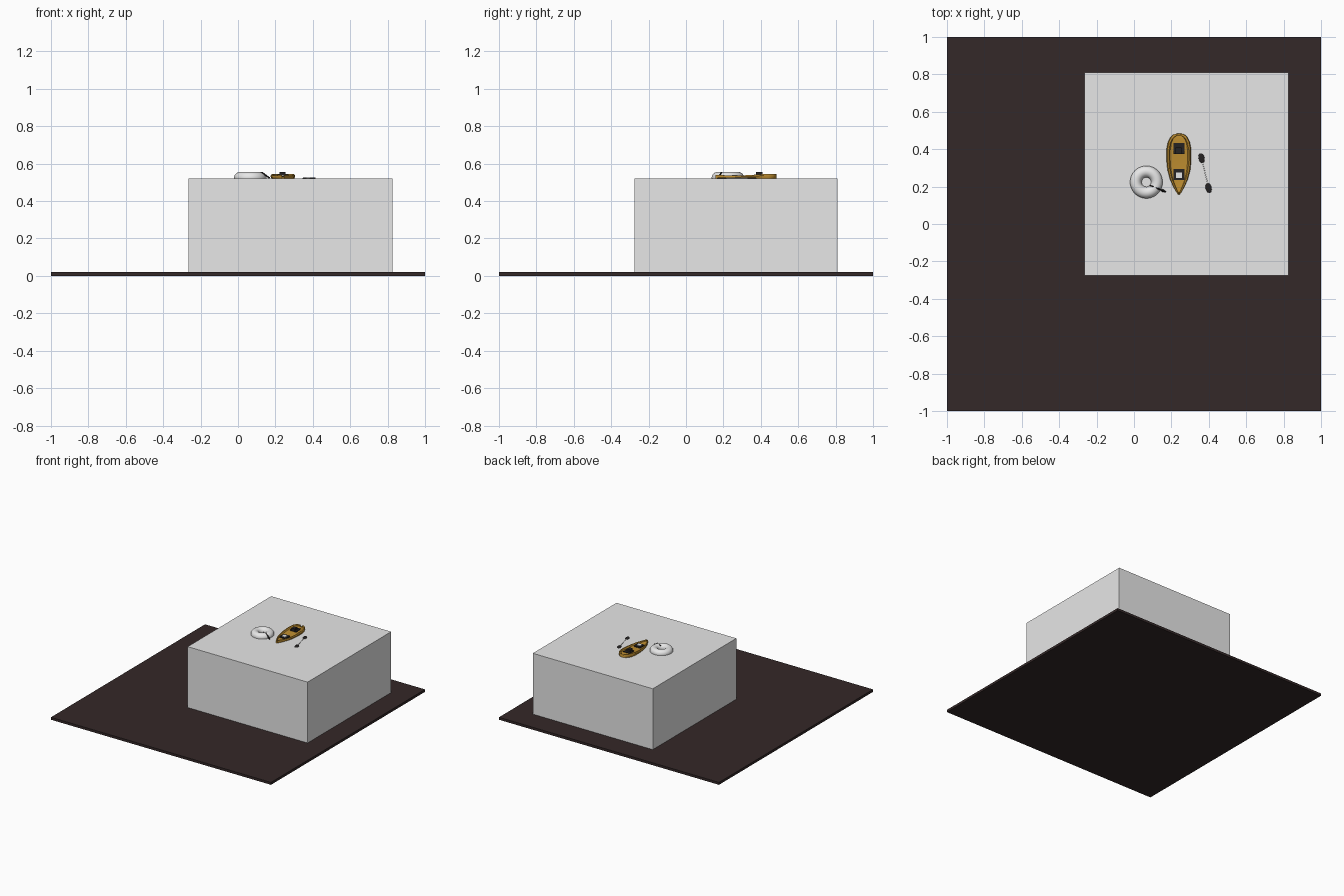
import bpy, bmesh, math
from mathutils import Vector

if "Cube" in bpy.data.objects:
    bpy.data.objects.remove(bpy.data.objects["Cube"])

def mat(name, r, g, b):
    m = bpy.data.materials.new(name)
    m.diffuse_color = (r, g, b, 1)
    m.use_nodes = True
    m.node_tree.nodes["Principled BSDF"].inputs["Base Color"].default_value = m.diffuse_color
    return m

BROWN = mat("dark brown", 0.034, 0.021, 0.021)
GREY = mat("light grey", 0.8, 0.8, 0.8)
OCHRE = mat("ochre", 0.52, 0.27, 0.03)
BLACK = mat("black", 0.018, 0.016, 0.016)
TOP = 0.52  # water surface

def finish(bm, name, m, smooth=False):
    bmesh.ops.recalc_face_normals(bm, faces=bm.faces)
    me = bpy.data.meshes.new(name)
    bm.to_mesh(me)
    bm.free()
    ob = bpy.data.objects.new(name, me)
    bpy.context.collection.objects.link(ob)
    me.materials.append(m)
    if smooth:
        bpy.ops.object.select_all(action='DESELECT')
        ob.select_set(True)
        bpy.context.view_layer.objects.active = ob
        bpy.ops.object.shade_smooth_by_angle(angle=math.radians(40))
    return ob

def box(name, lo, hi, m):
    bm = bmesh.new()
    bmesh.ops.create_cube(bm, size=1)
    for v in bm.verts:
        v.co = [l + (c + 0.5) * (h - l) for c, l, h in zip(v.co, lo, hi)]
    return finish(bm, name, m)

def rod(name, a, b, r, m):
    a, b = Vector(a), Vector(b)
    bm = bmesh.new()
    bmesh.ops.create_cone(bm, cap_ends=True, segments=10, radius1=r, radius2=r, depth=(b - a).length)
    q = (b - a).to_track_quat('Z', 'Y')
    for v in bm.verts:
        v.co = q @ v.co + (a + b) / 2
    return finish(bm, name, m, True)

def blob(name, c, size, axis, m):
    # ellipsoid whose local x follows the axis
    bm = bmesh.new()
    bmesh.ops.create_uvsphere(bm, u_segments=16, v_segments=8, radius=1)
    q = Vector(axis).to_track_quat('X', 'Z')
    for v in bm.verts:
        v.co = q @ Vector([p * s for p, s in zip(v.co, size)]) + Vector(c)
    return finish(bm, name, m, True)

# floor and water block
box("floor", (-1, -1, 0), (1, 1, 0.02), BROWN)
box("water_block", (-0.265, -0.275, 0.02), (0.825, 0.81, TOP), GREY)

# swim ring
bpy.ops.mesh.primitive_torus_add(location=(0.066, 0.224, 0.5245), major_radius=0.056,
                                 minor_radius=0.031, major_segments=48, minor_segments=20)
ring = bpy.context.object
ring.name = "swim_ring"
ring.data.materials.append(GREY)
bpy.ops.object.shade_smooth_by_angle(angle=math.radians(60))

# ring handle
s, e = Vector((0.084, 0.207, 0.550)), Vector((0.168, 0.172, 0.524))
mid = Vector((0.128, 0.189, 0.553))
rod("handle_inner", s, mid, 0.003, BLACK)
rod("handle_outer", mid, e, 0.004, BLACK)
blob("handle_grip", (0.155, 0.178, 0.533), (0.016, 0.007, 0.004), e - mid, BLACK)

# kayak hull: loft of (y, half width, rim height) stations
stations = [(0.158, 0.006, 0.540), (0.175, 0.016, 0.540), (0.20, 0.030, 0.538),
            (0.24, 0.048, 0.537), (0.29, 0.061, 0.537), (0.34, 0.066, 0.539),
            (0.40, 0.066, 0.543), (0.44, 0.058, 0.546), (0.465, 0.045, 0.546),
            (0.478, 0.030, 0.545), (0.484, 0.012, 0.543)]
bm = bmesh.new()
rows = []
for y, w, z in stations:
    yi = 0.32 + (y - 0.32) * 0.93
    half = [(0.6, y, TOP - 0.01), (0.92, y, TOP), (1.0, y, z - 0.007), (0.92, y, z),
            (0.80, yi, z), (0.70, yi, z - 0.009), (0.35, yi, z - 0.010)]
    pts = half + [(-f, b, c) for f, b, c in reversed(half)]
    rows.append([bm.verts.new((0.24 + f * w, b, c)) for f, b, c in pts])
for r0, r1 in zip(rows, rows[1:]):
    for i in range(len(r0)):
        j = (i + 1) % len(r0)
        bm.faces.new((r0[i], r0[j], r1[j], r1[i]))
bm.faces.new(rows[0])
bm.faces.new(rows[-1])
finish(bm, "kayak_hull", OCHRE, True)

# two seats with backrests
for n, y, z in (("front", 0.265, 0.535), ("rear", 0.403, 0.541)):
    box(n + "_seat", (0.211, y - 0.029, 0.525), (0.269, y + 0.029, z), BLACK)
box("front_cushion", (0.224, 0.246, 0.53), (0.256, 0.276, 0.539), GREY)
box("rear_backrest", (0.222, 0.375, 0.535), (0.254, 0.408, 0.556), BLACK)

# loose paddle
p0, p1 = Vector((0.361, 0.352, 0.523)), Vector((0.399, 0.192, 0.523))
rod("paddle_shaft", p0, p1, 0.002, GREY)
for i, p in enumerate((p0, p1)):
    blob("paddle_blade_%d" % i, p, (0.027, 0.016, 0.004), p1 - p0, BLACK)
